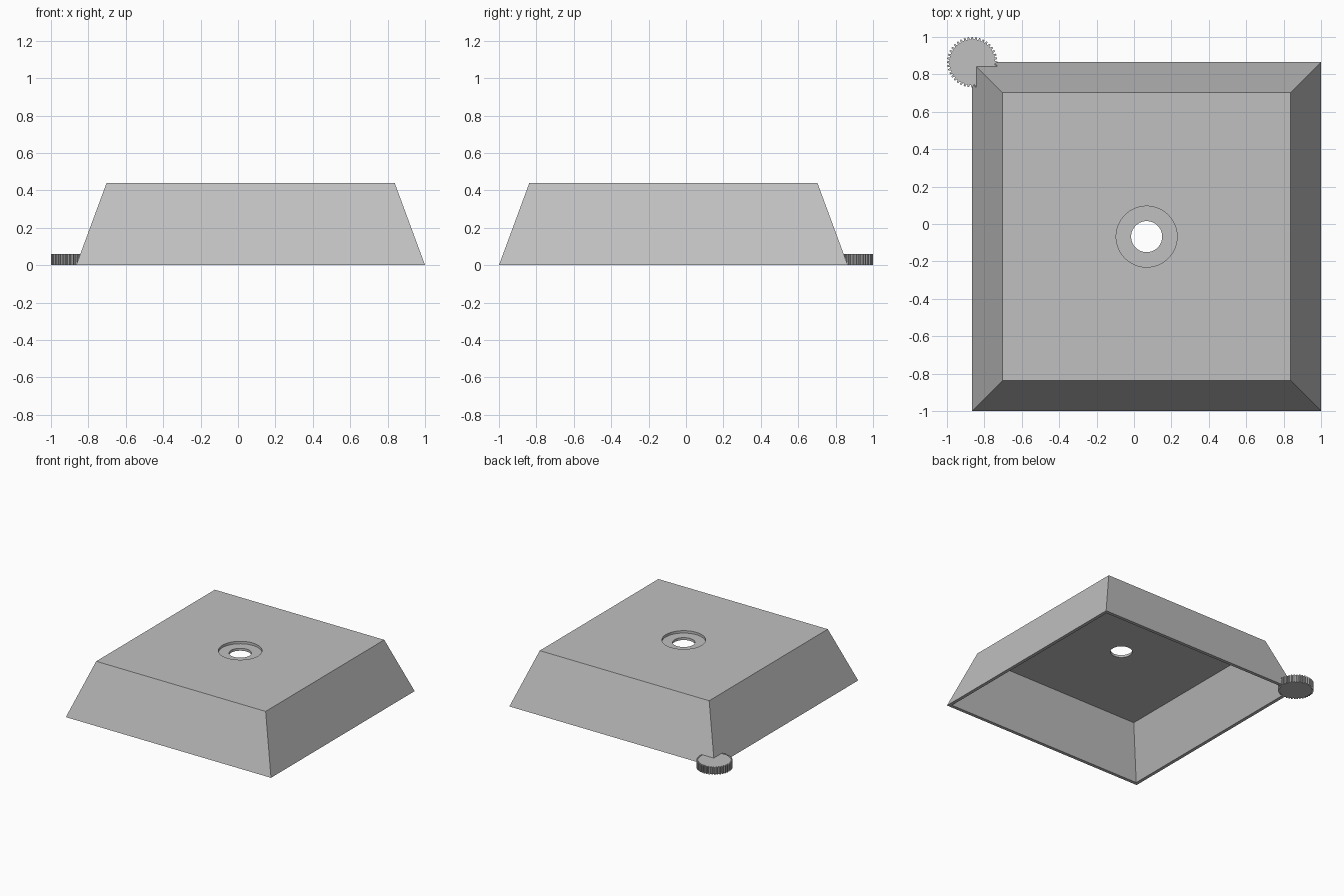
import bpy, bmesh, math

cube = bpy.data.objects.get("Cube")
if cube:
    bpy.data.objects.remove(cube, do_unlink=True)

grey = bpy.data.materials.new("plain grey")
grey.use_nodes = True
colour = (0.53, 0.53, 0.53, 1)
grey.diffuse_color = colour
grey.node_tree.nodes["Principled BSDF"].inputs["Base Color"].default_value = colour

CX, CY = 0.0675, -0.0675      # centre of the cover
HALF, TOP = 0.9325, 0.44      # half width at the base, height
SLOPE = 0.1625 / TOP          # inward lean of the walls
WALL, CEILING = 0.027, 0.40   # rim width, height of the inside ceiling


def make_prism(name, bottom, top, z0, z1):
    """Solid joining two matching outlines at heights z0 and z1."""
    bm = bmesh.new()
    low = [bm.verts.new((x, y, z0)) for x, y in bottom]
    high = [bm.verts.new((x, y, z1)) for x, y in top]
    bm.faces.new(low[::-1])
    bm.faces.new(high)
    n = len(low)
    for i in range(n):
        j = (i + 1) % n
        bm.faces.new((low[i], low[j], high[j], high[i]))
    mesh = bpy.data.meshes.new(name)
    bm.to_mesh(mesh)
    bm.free()
    mesh.materials.append(grey)
    obj = bpy.data.objects.new(name, mesh)
    bpy.context.collection.objects.link(obj)
    return obj


def square(half):
    return [(CX + sx * half, CY + sy * half)
            for sx, sy in ((-1, -1), (1, -1), (1, 1), (-1, 1))]


def circle(radius, count=64):
    return [(CX + radius * math.cos(math.tau * i / count),
             CY + radius * math.sin(math.tau * i / count)) for i in range(count)]


def frustum(name, inset, z0, z1):
    return make_prism(name, square(HALF - inset - SLOPE * z0),
                      square(HALF - inset - SLOPE * z1), z0, z1)


# Sloped cover, hollowed from below, with a stepped hole in the top
cover = frustum("cover", 0, 0, TOP)
cutters = [
    frustum("hollow_cutter", WALL, -0.1, CEILING),
    make_prism("recess_cutter", circle(0.163), circle(0.163), 0.42, 0.6),
    make_prism("hole_cutter", circle(0.083), circle(0.083), 0.3, 0.6),
]
for cutter in cutters:
    cutter.hide_render = True
    mod = cover.modifiers.new(cutter.name, "BOOLEAN")
    mod.operation = "DIFFERENCE"
    mod.solver = "EXACT"
    mod.object = cutter

# Bake the cuts and drop the cutters
bpy.context.view_layer.update()
graph = bpy.context.evaluated_depsgraph_get()
baked = bpy.data.meshes.new_from_object(cover.evaluated_get(graph))
cover.modifiers.clear()
cover.data = baked
for cutter in cutters:
    bpy.data.objects.remove(cutter, do_unlink=True)

# Small toothed wheel at the back right corner
TEETH, TIP, ROOT = 40, 0.135, 0.122
outline = []
for tooth in range(TEETH):
    for offset, radius in ((-0.32, ROOT), (-0.2, TIP), (0.2, TIP), (0.32, ROOT)):
        angle = math.tau * (tooth + offset) / TEETH
        outline.append((radius * math.cos(angle), radius * math.sin(angle)))
wheel = make_prism("toothed_wheel", outline, outline, 0, 0.06)
wheel.location = (-0.865, 0.865, 0)
